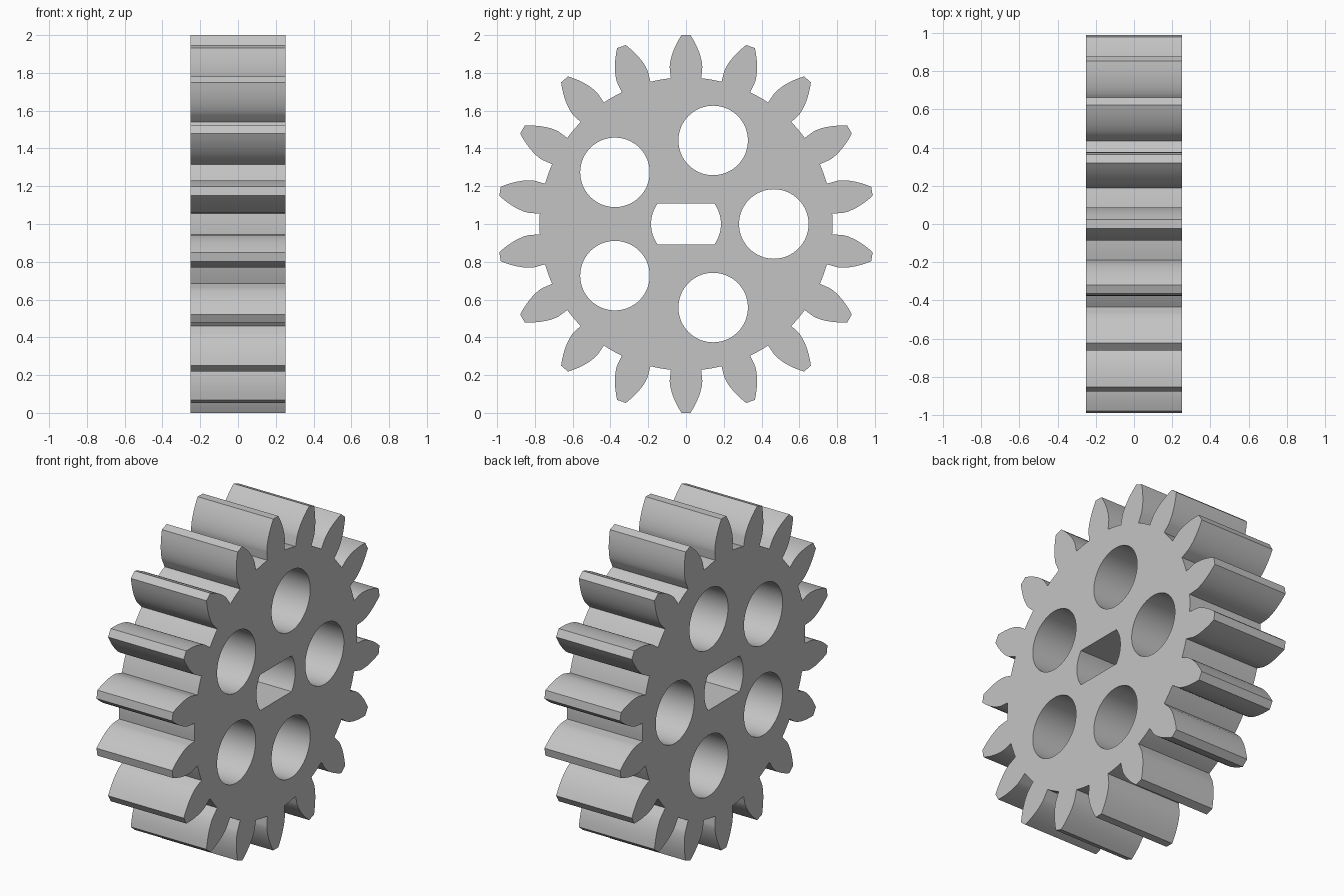
import bpy, bmesh, math
from mathutils import Matrix

old = bpy.data.objects.get("Cube")
if old:
    bpy.data.objects.remove(old, do_unlink=True)

TEETH = 18
TIP_R, ROOT_R, BASE_R = 1.0, 0.776, 0.831
ROOT_HALF = math.radians(5.95)      # half angle of a tooth at its foot
HALF_WIDTH = 0.2525
CENTRE_Z = 1.0


def polar(r, a):
    return (r * math.cos(a), r * math.sin(a))


def flank(steps=9):
    """Radius and half angle along one involute tooth side, foot to tip."""
    side = [(ROOT_R, ROOT_HALF)]
    for i in range(steps + 1):
        r = BASE_R + (TIP_R - BASE_R) * (i / steps) ** 1.5
        p = math.acos(min(1, BASE_R / r))
        side.append((r, ROOT_HALF - (math.tan(p) - p)))
    return side


def gear_outline():
    pitch = math.tau / TEETH
    side = flank()
    points = []
    for k in range(TEETH):
        a = (k + 0.5) * pitch
        points += [polar(r, a - h) for r, h in side]
        points += [polar(r, a + h) for r, h in reversed(side)]
        # curved valley floor up to the next tooth
        gap = pitch - 2 * ROOT_HALF
        points += [polar(ROOT_R, a + ROOT_HALF + gap * i / 4) for i in (1, 2, 3)]
    return points


def circle(cx, cy, r, n=64):
    ring = [polar(r, math.tau * i / n) for i in range(n)]
    return [(cx + x, cy + y) for x, y in ring]


def flat_sided_bore(r, half_height, n=16):
    """Round shaft hole with flats above and below."""
    end = math.asin(half_height / r)
    arc = [polar(r, -end + 2 * end * i / n) for i in range(n + 1)]
    return arc + [(-x, -y) for x, y in arc]


# Gear profile with its lightening holes and shaft bore
curve = bpy.data.curves.new("gear_profile", "CURVE")
curve.dimensions = "2D"
curve.fill_mode = "BOTH"
curve.extrude = HALF_WIDTH
outlines = [gear_outline(), flat_sided_bore(0.185, 0.108)]
outlines += [circle(*polar(0.465, math.tau * i / 5), 0.184) for i in range(5)]
for outline in outlines:
    spline = curve.splines.new("POLY")
    spline.points.add(len(outline) - 1)
    for point, (x, y) in zip(spline.points, outline):
        point.co = (x, y, 0, 1)
    spline.use_cyclic_u = True

gear = bpy.data.objects.new("gear_wheel", curve)
bpy.context.collection.objects.link(gear)
bpy.ops.object.select_all(action="DESELECT")
gear.select_set(True)
bpy.context.view_layer.objects.active = gear
bpy.ops.object.convert(target="MESH")
gear = bpy.context.view_layer.objects.active
gear.name = "gear_wheel"

# Stand the wheel up with its axle along x, and weld the caps to the rim
stand = Matrix(((0, 0, 1, 0), (1, 0, 0, 0), (0, 1, 0, CENTRE_Z), (0, 0, 0, 1)))
bm = bmesh.new()
bm.from_mesh(gear.data)
bm.transform(stand)
bmesh.ops.remove_doubles(bm, verts=bm.verts, dist=1e-5)
bmesh.ops.recalc_face_normals(bm, faces=bm.faces)
bm.to_mesh(gear.data)
bm.free()
bpy.ops.object.shade_smooth_by_angle(angle=math.radians(25))

# Plain grey finish
grey = bpy.data.materials.new("plain_grey")
grey.use_nodes = True
colour = (0.55, 0.55, 0.55, 1)
grey.diffuse_color = colour
grey.node_tree.nodes["Principled BSDF"].inputs["Base Color"].default_value = colour
gear.data.materials.clear()
gear.data.materials.append(grey)
